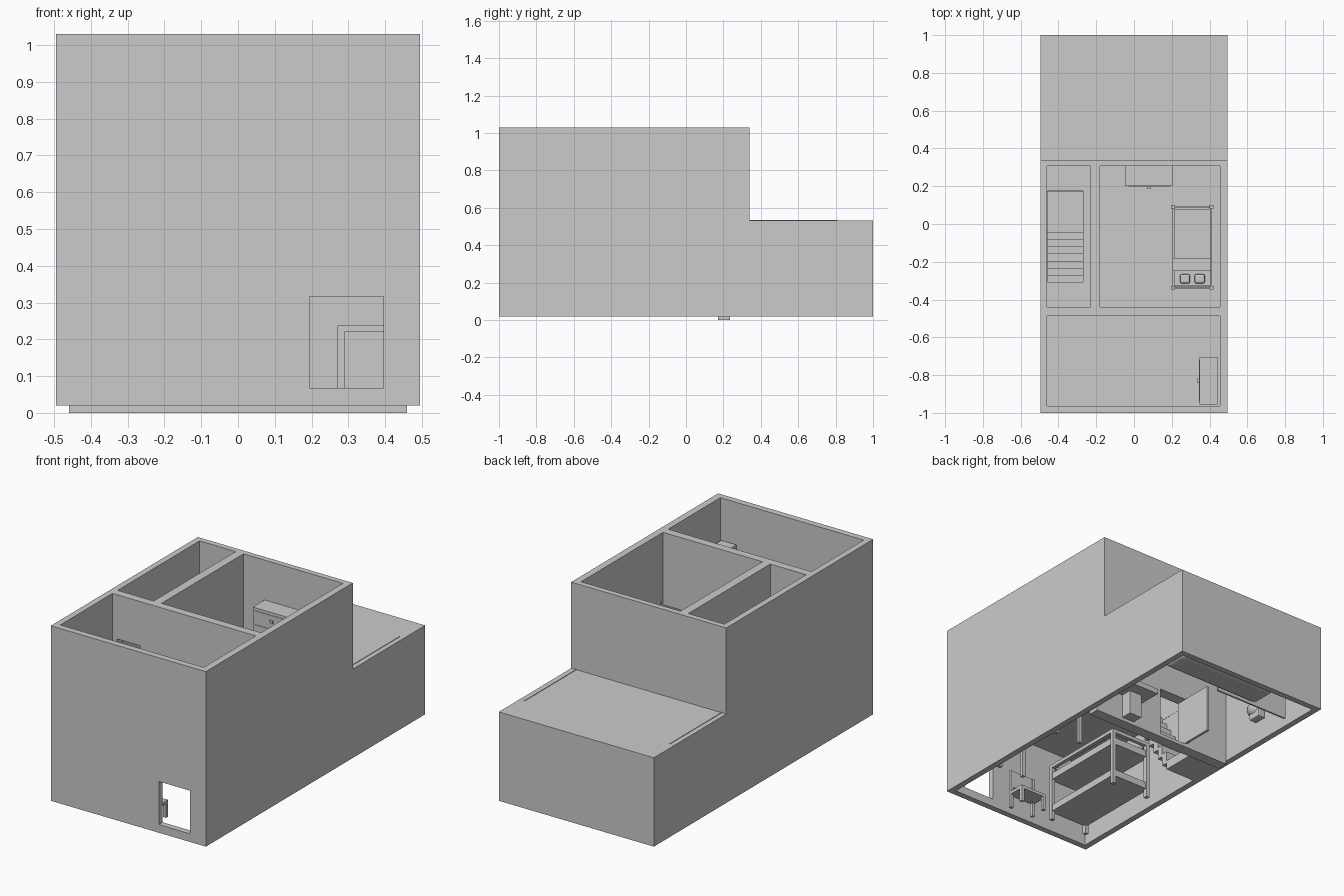
import bpy, bmesh
from mathutils import Vector

if "Cube" in bpy.data.objects:
    bpy.data.objects.remove(bpy.data.objects["Cube"])


def box(name, x0, x1, y0, y1, z0, z1, bevel=0, seg=2):
    bm = bmesh.new()
    bmesh.ops.create_cube(bm, size=1)
    for v in bm.verts:
        v.co = Vector(((x0 + x1) / 2 + v.co.x * (x1 - x0),
                       (y0 + y1) / 2 + v.co.y * (y1 - y0),
                       (z0 + z1) / 2 + v.co.z * (z1 - z0)))
    if bevel:
        bmesh.ops.bevel(bm, geom=bm.edges[:], offset=bevel, segments=seg,
                        affect='EDGES', profile=0.5)
    me = bpy.data.meshes.new(name)
    bm.to_mesh(me)
    bm.free()
    ob = bpy.data.objects.new(name, me)
    bpy.context.collection.objects.link(ob)
    return ob


def cut(ob, *bounds, bevel=0):
    c = box("cutter", *bounds, bevel=bevel)
    c.hide_render = True
    m = ob.modifiers.new("cut", 'BOOLEAN')
    m.operation, m.solver, m.object = 'DIFFERENCE', 'EXACT', c
    bpy.context.view_layer.objects.active = ob
    bpy.ops.object.modifier_apply(modifier=m.name)
    bpy.data.objects.remove(c, do_unlink=True)


def legs(name, x0, x1, y0, y1, z0, z1, t):
    for i, x in enumerate((x0, x1 - t)):
        for j, y in enumerate((y0, y1 - t)):
            box(f"{name}_{i}{j}", x, x + t, y, y + t, z0, z1)


def ellipsoid(name, c, s, seg=16):
    bm = bmesh.new()
    bmesh.ops.create_uvsphere(bm, u_segments=seg, v_segments=10, radius=1)
    for v in bm.verts:
        v.co = Vector((c[k] + v.co[k] * s[k] for k in range(3)))
    me = bpy.data.meshes.new(name)
    bm.to_mesh(me)
    bm.free()
    me.shade_smooth()
    ob = bpy.data.objects.new(name, me)
    bpy.context.collection.objects.link(ob)
    return ob


# Ground storey: shell open below, with window and stairwell
ground = box("ground_storey", -.495, .495, -1, 1, .02, .533)
cut(ground, -.46, .46, -.965, .965, -.1, .515)
cut(ground, .195, .395, -1.1, -.9, .067, .316)
cut(ground, -.459, -.27, -.345, .175, .5, .6)

# Ground partition with doorway and open door leaf
part = box("ground_partition", -.46, .46, .17, .235, 0, .515)
cut(part, -.17, .01, .1, .3, .02, .30)
box("door_leaf", -.182, -.168, .235, .42, .025, .30)

# Upper storey: three open-topped rooms
upper = box("upper_storey", -.495, .495, -1, .34, .533, 1.03)
for r in ((-.46, .455, -.963, -.487), (-.46, -.23, -.44, .307), (-.18, .455, -.44, .307)):
    cut(upper, *r, .5, 1.1)
cut(upper, -.43, -.285, -.6, -.4, .5, .775)

# Thin strips on the flat roof
for s in (-1, 1):
    box("roof_strip", s * .464 - .003, s * .464 + .003, .34, .81, .53, .536)

# Stairs
box("stair_landing", -.46, -.27, -.045, .17, .02, .075)
for i in range(8):
    y = -.045 - i * .0375
    box(f"stair_step_{i}", -.46, -.27, y - .0375, y, .06 + i * .057, .132 + i * .057)

# Bunk bed on the ground floor
legs("bunk_post", -.395, -.135, -.88, -.34, .02, .36, .022)
box("bunk_lower", -.39, -.14, -.875, -.345, .07, .11)
box("bunk_upper", -.39, -.14, -.875, -.345, .27, .31)
for x in (-.395, -.157):
    box("bunk_side_rail", x, x + .022, -.88, -.34, .34, .36)
for y in (-.88, -.362):
    box("bunk_end_rail", -.395, -.135, y, y + .022, .34, .36)

# Table along the right wall
box("table_top", .27, .455, -.62, -.12, .22, .237)
legs("table_leg", .27, .455, -.62, -.12, .02, .22, .02)

# Chair by the front wall
legs("chair_leg", -.05, .12, -.92, -.81, .02, .10, .018)
box("chair_seat", -.05, .12, -.92, -.81, .10, .118)
for x in (-.05, .102):
    box("chair_back_post", x, x + .018, -.92, -.902, .118, .25)
box("chair_back", -.032, .102, -.917, -.905, .15, .25)

# Bath: rounded tub with hollow
bath = box("bath", -.2, .45, .79, .96, .03, .16, bevel=.03, seg=3)
cut(bath, -.175, .425, .815, .935, .055, .25, bevel=.025)
box("bath_screen", -.42, .06, .775, .785, .03, .18)

# Toilet
ellipsoid("toilet_bowl", (-.3, .68, .09), (.045, .06, .045))
box("toilet_foot", -.325, -.275, .65, .73, .02, .09, bevel=.008)
box("toilet_tank", -.35, -.25, .73, .77, .10, .20)

# Washstand beside the partition
box("sink_counter", .14, .34, .235, .37, .16, .19)
box("sink_pedestal", .2, .28, .235, .30, .02, .16)

# Upstairs bed
legs("bed_post", .197, .42, -.347, .10, .535, .68, .02)
box("bed_base", .205, .412, -.33, .085, .57, .60)
box("mattress", .212, .405, -.325, .08, .60, .63)
box("blanket_fold", .205, .408, -.25, -.18, .60, .642)
for y in (-.343, .085):
    box("bed_end_panel", .217, .40, y, y + .01, .56, .67)
for x in (.27, .348):
    box("pillow", x - .027, x + .027, -.315, -.265, .628, .655, bevel=.01)


# Chests of drawers upstairs
box("dresser", -.045, .203, .2, .307, .533, .80)
for z in (.555, .635, .715):
    box("dresser_drawer", -.03, .188, .197, .21, z, z + .068)
    box("dresser_knob", .068, .09, .188, .2, z + .028, z + .042)
box("cabinet", .347, .443, -.955, -.705, .533, .79)
for z in (.555, .635, .71):
    box("cabinet_drawer", .344, .35, -.94, -.72, z, z + .065)
    box("cabinet_knob", .335, .346, -.841, -.819, z + .026, z + .04)
